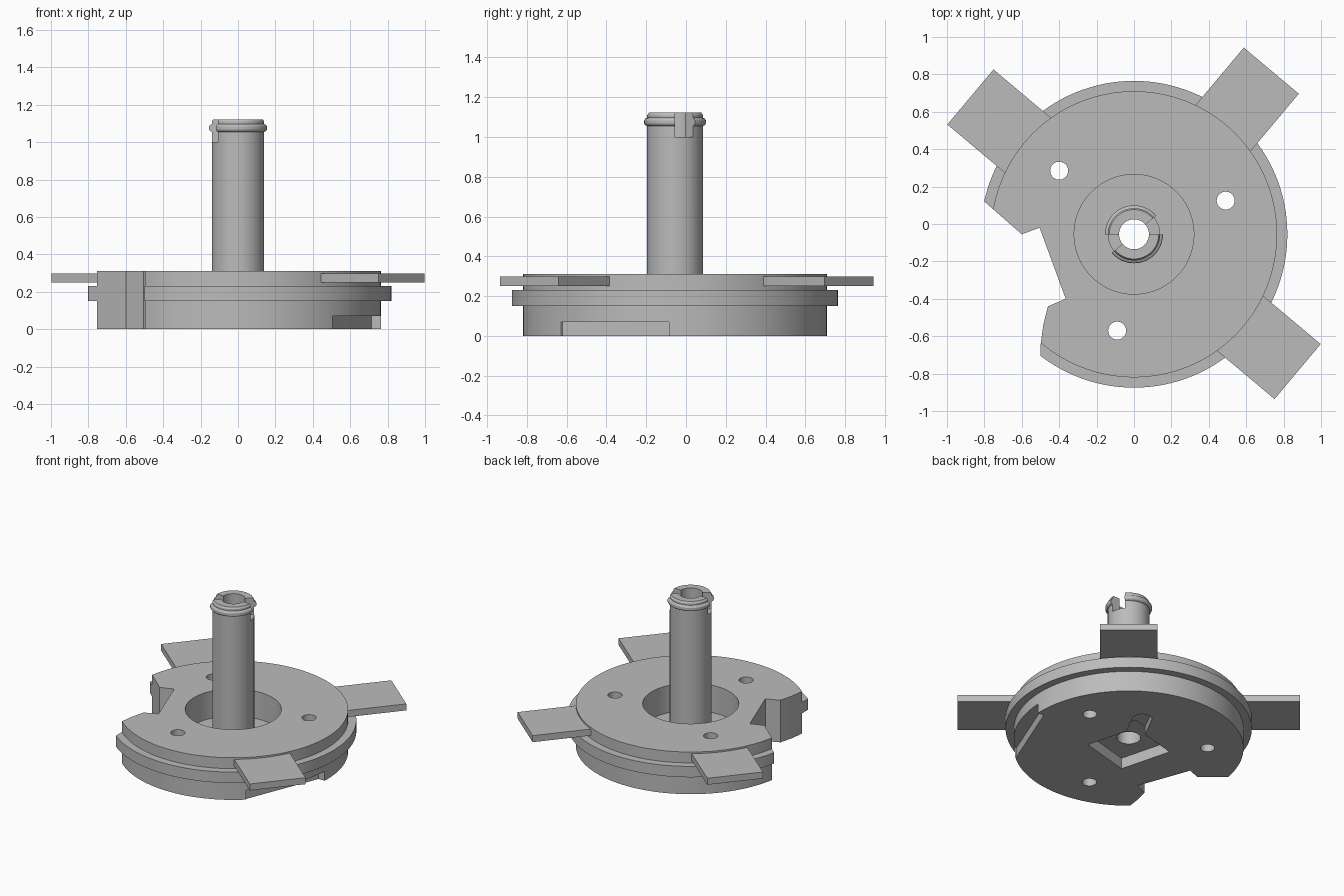
import bpy, bmesh
from math import sin, cos, pi, radians
from mathutils import Vector, Matrix

if "Cube" in bpy.data.objects:
    bpy.data.objects.remove(bpy.data.objects["Cube"])

CY = -0.055  # hub axis sits at x = 0, y = CY
grey = bpy.data.materials.new("machined_grey")
grey.use_nodes = True
grey.diffuse_color = (0.5, 0.5, 0.5, 1)
grey.node_tree.nodes["Principled BSDF"].inputs["Base Color"].default_value = (0.5, 0.5, 0.5, 1)


def finish(name, bm):
    bmesh.ops.recalc_face_normals(bm, faces=bm.faces)
    mesh = bpy.data.meshes.new(name)
    bm.to_mesh(mesh)
    bm.free()
    mesh.materials.append(grey)
    obj = bpy.data.objects.new(name, mesh)
    bpy.context.collection.objects.link(obj)
    return obj


def lathe(name, profile, seg):
    """Revolve a closed (radius, z) loop around the hub axis."""
    bm = bmesh.new()
    rings = [[bm.verts.new((r * cos(2 * pi * i / seg), CY + r * sin(2 * pi * i / seg), z))
              for r, z in profile] for i in range(seg)]
    n = len(profile)
    for i in range(seg):
        a, b = rings[i], rings[(i + 1) % seg]
        for j in range(n):
            k = (j + 1) % n
            bm.faces.new((a[j], b[j], b[k], a[k]))
    return finish(name, bm)


def prism(name, outline, z0, z1):
    bm = bmesh.new()
    face = bm.faces.new([bm.verts.new((x, y, z0)) for x, y in outline])
    ext = bmesh.ops.extrude_face_region(bm, geom=[face])["geom"]
    tops = [v for v in ext if isinstance(v, bmesh.types.BMVert)]
    bmesh.ops.translate(bm, verts=tops, vec=(0, 0, z1 - z0))
    return finish(name, bm)


def arc(x, y, r, start, end, steps):
    return [(x + r * cos(radians(start + (end - start) * i / steps)),
             y + r * sin(radians(start + (end - start) * i / steps))) for i in range(steps + 1)]


def select(obj):
    bpy.ops.object.select_all(action="DESELECT")
    obj.select_set(True)
    bpy.context.view_layer.objects.active = obj


def cut(obj, cutter):
    cutter.hide_render = True
    select(obj)
    mod = obj.modifiers.new("cut", "BOOLEAN")
    mod.operation, mod.solver, mod.object = "DIFFERENCE", "EXACT", cutter
    bpy.ops.object.modifier_apply(modifier=mod.name)
    bpy.data.objects.remove(cutter)


def smooth(obj):
    select(obj)
    bpy.ops.object.shade_smooth_by_angle(angle=radians(25))


# Flanged disc with a round recess in its top
disc = lathe("flanged_disc", [(0.08, 0), (0.765, 0), (0.765, 0.15), (0.82, 0.15), (0.82, 0.23),
                              (0.765, 0.23), (0.765, 0.31), (0.32, 0.31), (0.32, 0.11), (0.08, 0.11)], 128)

# Stepped side opening through the full height
cut(disc, prism("side_opening", [(-0.80, 0.12), (-0.60, -0.055), (-0.505, -0.02), (-0.365, -0.40),
                                 (-0.46, -0.44), (-0.485, -0.54), (-0.50, -0.65), (-0.50, -1),
                                 (-1, -1), (-1, 0.12)], -0.1, 0.5))

# Three through holes
for x, y in ((-0.40, 0.285), (0.49, 0.125), (-0.09, -0.57)):
    cut(disc, prism("bolt_hole", arc(x, y, 0.048, 0, 348.75, 31), -0.1, 0.5))

# Flat notch on the lower edge
cut(disc, prism("edge_notch", [(0.53, -0.66), (0.50, -0.62), (0.715, -0.085), (0.9, -0.085),
                               (0.9, -0.66)], -0.1, 0.07))

# Square pocket and round-ended groove underneath
turn = Matrix.Rotation(radians(15), 2)
corners = [turn @ Vector(p) for p in ((-0.195, -0.195), (0.195, -0.195), (0.195, 0.195), (-0.195, 0.195))]
cut(disc, prism("square_pocket", [(p.x, p.y + CY) for p in corners], -0.1, 0.08))
d = Vector((cos(radians(63)), sin(radians(63))))
tip = d * 0.40
cut(disc, prism("groove", arc(0, CY, 0.065, 153, 333, 10)
                + arc(tip.x, tip.y + CY, 0.065, -27, 153, 10), -0.1, 0.06))
smooth(disc)

# Hollow column with a collar near the top
column = lathe("hollow_column", [(0.08, 0.09), (0.14, 0.09), (0.14, 1.055), (0.15, 1.06), (0.155, 1.068),
                                 (0.155, 1.084), (0.15, 1.092), (0.14, 1.097), (0.14, 1.11),
                                 (0.132, 1.122), (0.08, 1.122)], 64)
for start in (0, 180):
    cut(column, prism("collar_slot", [(0, CY)] + arc(0, CY, 0.25, start, start + 40, 4), 1.0, 1.3))
smooth(column)

# Three flat radial arms
for name, angle in (("back_left_arm", 50), ("back_right_arm", 140), ("front_left_arm", -40)):
    rot = Matrix.Rotation(radians(angle), 2)
    pts = [rot @ Vector(p) for p in ((0.66, -0.192), (1.142, -0.192), (1.142, 0.192), (0.66, 0.192))]
    prism(name, [(p.x, p.y + CY) for p in pts], 0.25, 0.298)
